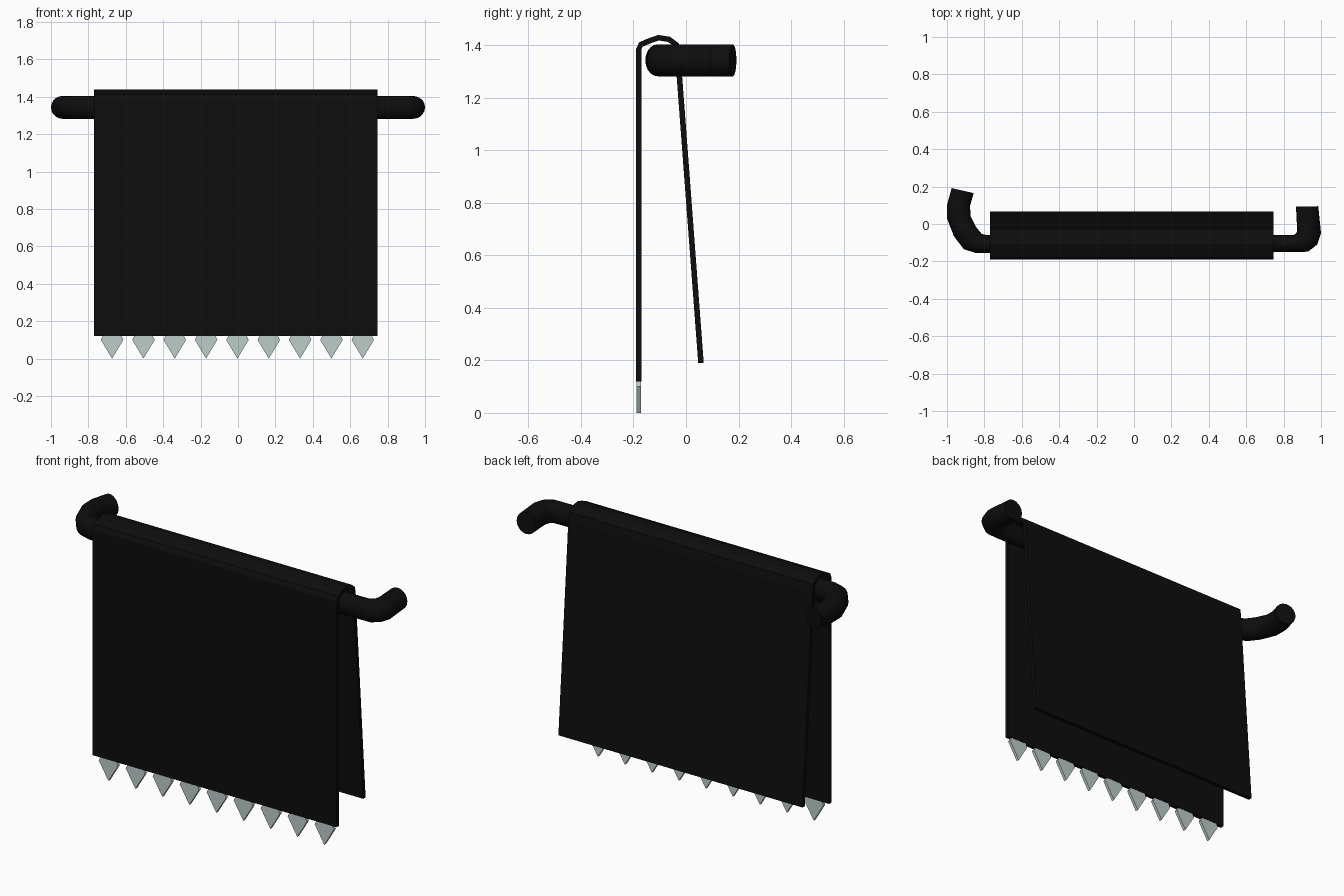
import bpy, bmesh, math
from mathutils import Vector

if "Cube" in bpy.data.objects:
    bpy.data.objects.remove(bpy.data.objects["Cube"])


def material(name, rgb):
    m = bpy.data.materials.new(name)
    m.diffuse_color = (*rgb, 1)
    m.use_nodes = True
    m.node_tree.nodes["Principled BSDF"].inputs["Base Color"].default_value = m.diffuse_color
    return m


BLACK = material("soft black", (0.004, 0.004, 0.004))
GLASS = material("pale grey green", (0.50, 0.61, 0.59))


def finish(name, bm, mat, smooth=None):
    bmesh.ops.recalc_face_normals(bm, faces=bm.faces)
    me = bpy.data.meshes.new(name)
    bm.to_mesh(me)
    bm.free()
    me.materials.append(mat)
    ob = bpy.data.objects.new(name, me)
    bpy.context.collection.objects.link(ob)
    if smooth:
        bpy.ops.object.select_all(action='DESELECT')
        bpy.context.view_layer.objects.active = ob
        ob.select_set(True)
        bpy.ops.object.shade_smooth_by_angle(angle=math.radians(smooth))
    return ob


def loft(bm, rings):
    """Skin closed rings of points and cap both ends."""
    vs = [[bm.verts.new(p) for p in r] for r in rings]
    n = len(vs[0])
    for a, b in zip(vs, vs[1:]):
        for i in range(n):
            j = (i + 1) % n
            bm.faces.new((a[i], a[j], b[j], b[i]))
    bm.faces.new(vs[0])
    bm.faces.new(vs[-1])


# Draped cloth: (y, z) centre line thickened and extruded across x
line = [Vector(p) for p in [(-0.18, 0.12), (-0.18, 1.385), (-0.172, 1.403),
                            (-0.14, 1.417), (-0.105, 1.429), (-0.065, 1.423),
                            (-0.036, 1.402), (-0.030, 1.36), (-0.025, 1.28),
                            (0.057, 0.19)]]
left, right = [], []
for i, p in enumerate(line):
    d = (line[min(i + 1, len(line) - 1)] - line[max(i - 1, 0)]).normalized()
    n = Vector((-d.y, d.x)) * 0.0105
    left.append(p + n)
    right.append(p - n)
bm = bmesh.new()
cols = [[[bm.verts.new((x, q.x, q.y)) for q in side] for side in (left, right)]
        for x in (-0.77, 0.745)]
for k in range(len(line) - 1):
    for s in (0, 1):
        bm.faces.new((cols[0][s][k], cols[0][s][k + 1], cols[1][s][k + 1], cols[1][s][k]))
    for c in cols:
        bm.faces.new((c[0][k], c[0][k + 1], c[1][k + 1], c[1][k]))
for k in (0, -1):
    bm.faces.new((cols[0][0][k], cols[0][1][k], cols[1][1][k], cols[1][0][k]))
finish("draped_cloth", bm, BLACK)

# Rail with hooked ends: outer and inner edge points in plan, oval section
edges = [((-0.975, 0.192), (-0.857, 0.165)), ((-1.0, 0.10), (-0.877, 0.095)),
         ((-1.0, 0.03), (-0.873, 0.04)), ((-0.963, -0.065), (-0.845, -0.015)),
         ((-0.91, -0.135), (-0.815, -0.052)), ((-0.845, -0.155), (-0.79, -0.06)),
         ((-0.77, -0.155), (-0.76, -0.06)),
         ((0.745, -0.15), (0.745, -0.06)), ((0.86, -0.15), (0.83, -0.06)),
         ((0.93, -0.148), (0.86, -0.057)), ((0.98, -0.11), (0.87, -0.045)),
         ((1.0, -0.05), (0.872, -0.025)), ((0.985, 0.095), (0.866, 0.093))]
rings = []
for o, i in edges:
    o, i = Vector((*o, 1.343)), Vector((*i, 1.343))
    c, h = (o + i) / 2, (o - i) / 2
    rings.append([c + h * math.cos(a) + Vector((0, 0, 0.061 * math.sin(a)))
                  for a in (math.tau * k / 20 for k in range(20))])
bm = bmesh.new()
loft(bm, rings)
finish("rail", bm, BLACK, 40)

# Row of flat pointed pendants along the front hem
shape = [(0, 0), (0.06, 0.10), (0.045, 0.13), (-0.045, 0.13), (-0.06, 0.10)]
for k in range(9):
    x0 = -0.673 + k * 0.1675
    bm = bmesh.new()
    loft(bm, [[(x0 + x, y, z) for x, z in shape] for y in (-0.188, -0.171)])
    finish(f"pendant_{k + 1}", bm, GLASS)
